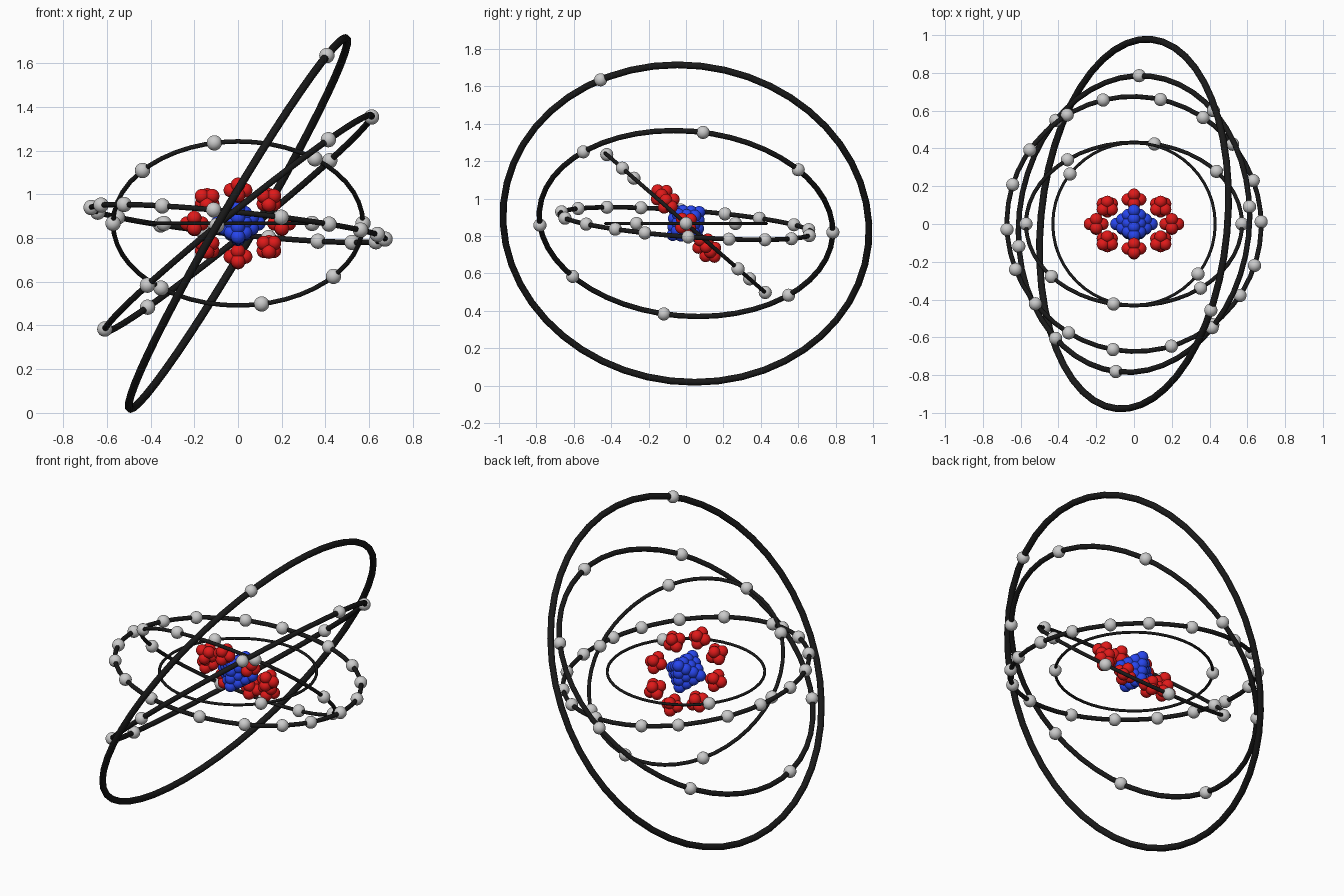
import bpy, bmesh, math
from mathutils import Vector, Matrix

if "Cube" in bpy.data.objects:
    bpy.data.objects.remove(bpy.data.objects["Cube"])

CENTRE = Vector((0, 0, 0.867))


def material(name, rgb):
    m = bpy.data.materials.new(name)
    m.diffuse_color = (*rgb, 1)
    m.use_nodes = True
    m.node_tree.nodes["Principled BSDF"].inputs["Base Color"].default_value = m.diffuse_color
    return m


black = material("black", (0.01, 0.01, 0.01))
red = material("red", (0.75, 0.01, 0.01))
blue = material("blue", (0.02, 0.06, 0.85))


def spheres(name, points, radius, mat=None):
    """One smooth object made of equal balls around the atom centre."""
    bm = bmesh.new()
    for p in points:
        bmesh.ops.create_uvsphere(bm, u_segments=20, v_segments=12, radius=radius,
                                  matrix=Matrix.Translation(p))
    for f in bm.faces:
        f.smooth = True
    mesh = bpy.data.meshes.new(name)
    bm.to_mesh(mesh)
    bm.free()
    ob = bpy.data.objects.new(name, mesh)
    ob.location = CENTRE
    bpy.context.collection.objects.link(ob)
    if mat:
        mesh.materials.append(mat)
    return ob


# Shells: radius, plane slopes (z = a*x + b*y), electron headings seen from above
shells = [
    (0.430, 0.0, 0.0, [142, 322]),
    (0.572, 0.0, -0.87, [0, 32.5, 75.7, 136, 180, 212.5, 255.7, 316]),
    (0.677, -0.105, -0.076, [1, 20, 39, 57, 78, 104, 121.5, 144.6, 162, 182.5,
                             201, 219, 239, 260.5, 287, 308, 326, 341]),
    (0.787, 0.81, -0.088, [8.5, 55, 88, 127, 191, 235.6, 263, 307]),
    (0.982, 1.71, -0.16, [311.7]),
]
for n, (r, a, b, headings) in enumerate(shells, 1):
    # Orbit ring
    rot = Vector((-a, -b, 1)).to_track_quat('Z', 'Y').to_euler()
    bpy.ops.mesh.primitive_torus_add(location=CENTRE, rotation=rot, major_radius=r,
                                     minor_radius=0.0185 * r,
                                     major_segments=48, minor_segments=12)
    ring = bpy.context.object
    ring.name = f"orbit_ring_{n}"
    ring.data.materials.append(black)
    bpy.ops.object.shade_smooth()
    # Electrons riding on the ring
    pts = []
    for h in headings:
        c, s = math.cos(math.radians(h)), math.sin(math.radians(h))
        pts.append(Vector((c, s, a * c + b * s)).normalized() * r)
    spheres(f"electrons_{n}", pts, 0.035)

# Nucleus axes: x, along the tilted plate, and normal to the plate
ux, uy, uz = Vector((1, 0, 0)), Vector((0, -0.65, 0.76)), Vector((0, 0.76, 0.65))

# Blue core: octahedral stack
R = range(-3, 4)
core = [(ux * i + uy * j + uz * k) * 0.031 for i in R for j in R for k in R
        if abs(i) + abs(j) + abs(k) == 3]
spheres("nucleus_core", core, 0.033, blue)

# Red flower: eight small clusters around the core
lobes = []
for i in range(8):
    t = i * math.pi / 4
    out = ux * math.cos(t) + uy * math.sin(t)
    side = uy * math.cos(t) - ux * math.sin(t)
    lobes += [out * 0.2 + d * s for d in (out, side, uz) for s in (-0.033, 0.033)]
spheres("nucleus_outer_clusters", lobes, 0.033, red)
